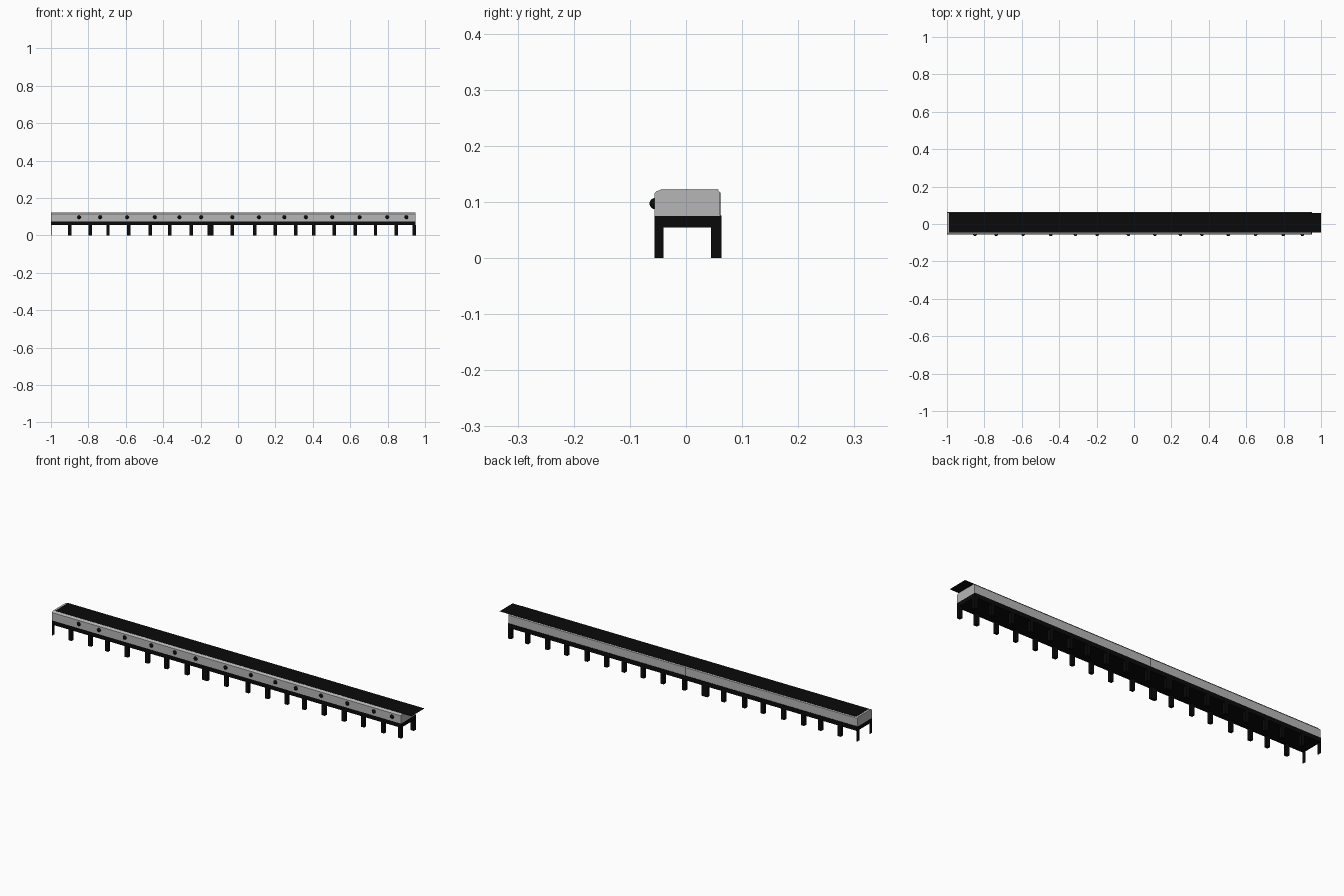
import bpy, bmesh, math
from mathutils import Matrix

cube = bpy.data.objects.get("Cube")
if cube:
    bpy.data.objects.remove(cube, do_unlink=True)


def material(name, rgb):
    m = bpy.data.materials.new(name)
    m.use_nodes = True
    m.diffuse_color = (*rgb, 1)
    m.node_tree.nodes["Principled BSDF"].inputs["Base Color"].default_value = (*rgb, 1)
    return m


BLACK = material("black", (0.003, 0.003, 0.003))
GREY = material("light grey", (0.47, 0.47, 0.47))


def finish(name, bm, mat):
    bmesh.ops.recalc_face_normals(bm, faces=bm.faces)
    mesh = bpy.data.meshes.new(name)
    bm.to_mesh(mesh)
    bm.free()
    mesh.materials.append(mat)
    ob = bpy.data.objects.new(name, mesh)
    bpy.context.collection.objects.link(ob)
    return ob


def extrude_x(name, profile, x0, x1, mat):
    """Extrude a closed (y, z) outline along x."""
    bm = bmesh.new()
    face = bm.faces.new([bm.verts.new((x0, y, z)) for y, z in profile])
    new = bmesh.ops.extrude_face_region(bm, geom=[face])["geom"]
    bmesh.ops.translate(bm, vec=(x1 - x0, 0, 0),
                        verts=[v for v in new if isinstance(v, bmesh.types.BMVert)])
    return finish(name, bm, mat)


def box(name, x0, x1, y0, y1, z0, z1, mat):
    return extrude_x(name, [(y0, z0), (y1, z0), (y1, z1), (y0, z1)], x0, x1, mat)


LEFT, RIGHT = -1.0, 0.95
FRONT, BACK = -0.056, 0.063

# Conveyor body with softened top edges
body = [(FRONT, 0.075), (0.061, 0.075), (0.061, 0.117), (0.058, 0.12),
        (0.053, 0.1215), (-0.045, 0.1215), (-0.052, 0.119), (FRONT, 0.115)]
extrude_x("conveyor_body", body, LEFT, RIGHT, GREY)

# Belt sheet running past the discharge end
box("belt", -0.99, 1.0, -0.045, 0.058, 0.1212, 0.1222, BLACK)

# Lower frame deck and the joint strip on the back
box("frame_deck", LEFT, RIGHT, FRONT, BACK, 0.054, 0.076, BLACK)
box("back_joint", -0.042, -0.039, 0.06, 0.0615, 0.076, 0.117, BLACK)

# Legs: (centre, width) along the conveyor, in front and back rows
centres = [-0.9, -0.79, -0.695, -0.585, -0.47, -0.365, -0.25, -0.03, 0.09,
           0.2, 0.308, 0.405, 0.515, 0.627, 0.735, 0.847, 0.942]
legs = [(x, 0.018) for x in centres] + [(-0.147, 0.032), (-0.9985, 0.003)]
for x, w in legs:
    box("front_leg", x - w / 2, x + w / 2, FRONT, -0.04, 0, 0.055, BLACK)
    box("back_leg", x - w / 2, x + w / 2, 0.045, BACK, 0, 0.055, BLACK)

# Round knobs along the front
knobs = [-0.85, -0.737, -0.593, -0.445, -0.313, -0.197, -0.03,
         0.112, 0.248, 0.363, 0.504, 0.65, 0.798, 0.9]
for x in knobs:
    bm = bmesh.new()
    bmesh.ops.create_uvsphere(bm, u_segments=16, v_segments=10, radius=0.01,
                              matrix=Matrix.Translation((x, -0.055, 0.097)))
    for f in bm.faces:
        f.smooth = True
    finish("knob", bm, BLACK)
